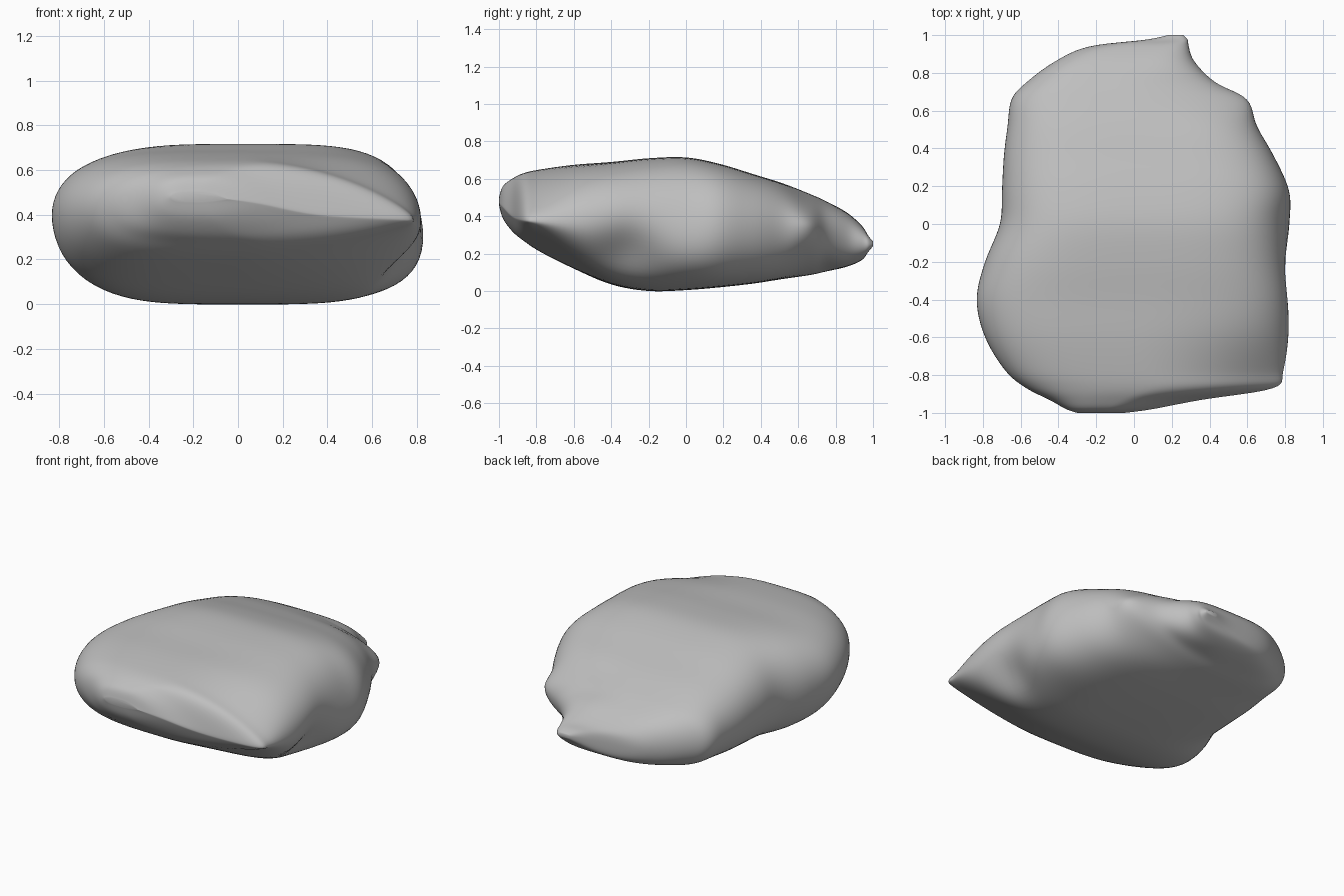
import bpy, bmesh, math
from mathutils import Vector

if "Cube" in bpy.data.objects:
    bpy.data.objects.remove(bpy.data.objects["Cube"], do_unlink=True)

# Cross-sections from front to back:
# y, right x, left x, bottom z, top z, right edge z, left edge z
SECTIONS = [
    (-1.0, -.30, -.05, .46, .50, .48, .47),
    (-.98, -.36, .10, .39, .56, .47, .45),
    (-.93, -.45, .36, .32, .60, .46, .40),
    (-.87, -.57, .74, .27, .63, .45, .38),
    (-.78, -.68, .79, .21, .65, .43, .37),
    (-.6, -.79, .82, .12, .675, .41, .36),
    (-.4, -.835, .83, .035, .69, .40, .35),
    (-.2, -.79, .81, 0, .71, .39, .35),
    (0, -.71, .80, .005, .715, .38, .35),
    (.18, -.70, .81, .02, .68, .36, .35),
    (.36, -.69, .74, .04, .625, .34, .34),
    (.52, -.67, .65, .065, .575, .32, .34),
    (.66, -.65, .60, .085, .52, .30, .34),
    (.75, -.57, .43, .105, .48, .29, .31),
    (.86, -.42, .32, .13, .42, .28, .28),
    (.94, -.24, .29, .165, .35, .27, .26),
    (.975, .06, .285, .21, .295, .26, .25),
    (1.0, .18, .26, .24, .265, .255, .25),
]
STEPS, AROUND = 6, 96


def spline(a, b, c, d, t):
    return b + .5 * t * (c - a + t * (2 * a - 5 * b + 4 * c - d + t * (3 * (b - c) + d - a)))


def resample(rows):
    last = len(rows) - 1
    for i in range(last):
        quad = [rows[max(0, min(last, i + k))] for k in (-1, 0, 1, 2)]
        for s in range(STEPS):
            yield [spline(*col, s / STEPS) for col in zip(*quad)]
    yield rows[last]


def bell(d):
    return math.exp(-d * d)


def ring(y, xr, xl, zb, zt, er, el):
    """Flat-topped outline, thinned towards the two pointed left corners."""
    pinch = .8 * bell((y + .95) / .3) + .45 * bell((y - .68) / .12)
    for k in range(AROUND):
        a = math.tau * k / AROUND
        c, s = math.cos(a), math.sin(a)
        height = (1.5 * s - .5 * s ** 3) * (1 - pinch * max(0, c) ** 1.5)
        edge = er + (el - er) * (c + 1) / 2
        z = edge + height * ((zt - edge) if s > 0 else (edge - zb))
        yield Vector(((xl + xr) / 2 + c * (xl - xr) / 2, y, z))


# Hollow and swelling on the left flank: centre, radius, push
BUMPS = [
    ((.80, -.32, .17), .18, (-.07, 0, .03)),
    ((.72, .02, .22), .20, (.04, 0, -.02)),
]

bm = bmesh.new()
rings = []
for section in resample(SECTIONS):
    loop = []
    for p in ring(*section):
        shift = Vector()
        for centre, radius, push in BUMPS:
            shift += Vector(push) * bell((p - Vector(centre)).length / radius)
        loop.append(bm.verts.new(p + shift))
    rings.append(loop)
for a, b in zip(rings, rings[1:]):
    for k in range(AROUND):
        n = (k + 1) % AROUND
        bm.faces.new((a[k], a[n], b[n], b[k]))
bm.faces.new(rings[0])
bm.faces.new(rings[-1])
# Relax the joins between sections
for _ in range(3):
    bmesh.ops.smooth_vert(bm, verts=[v for r in rings[3:-3] for v in r], factor=.5,
                          use_axis_x=True, use_axis_y=True, use_axis_z=True)
bmesh.ops.recalc_face_normals(bm, faces=bm.faces)
mesh = bpy.data.meshes.new("boulder")
bm.to_mesh(mesh)
bm.free()

boulder = bpy.data.objects.new("boulder", mesh)
bpy.context.collection.objects.link(boulder)

# Plain stone colour
stone = bpy.data.materials.new("stone grey")
stone.use_nodes = True
colour = (.52, .52, .52, 1)
stone.diffuse_color = colour
stone.node_tree.nodes["Principled BSDF"].inputs["Base Color"].default_value = colour
mesh.materials.append(stone)

bpy.ops.object.select_all(action="DESELECT")
boulder.select_set(True)
bpy.context.view_layer.objects.active = boulder
bpy.ops.object.shade_smooth_by_angle(angle=math.radians(60))
